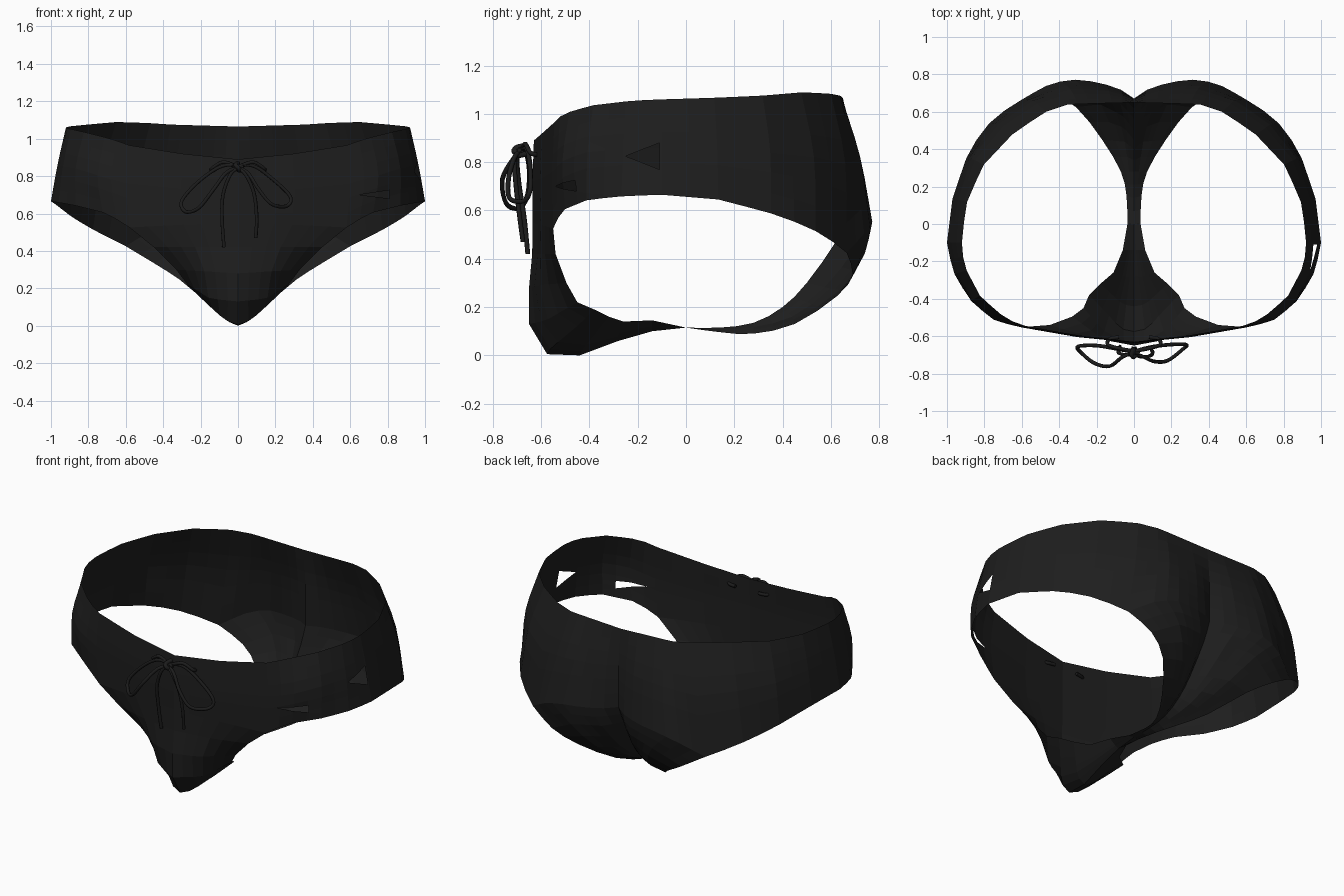
import bpy, bmesh
from mathutils import Vector as V

if "Cube" in bpy.data.objects:
    bpy.data.objects.remove(bpy.data.objects["Cube"])


def material(name, c):
    m = bpy.data.materials.new(name)
    m.diffuse_color = (c, c, c, 1)
    m.use_nodes = True
    m.node_tree.nodes["Principled BSDF"].inputs["Base Color"].default_value = m.diffuse_color
    return m


fabric = material("black fabric", 0.0130)
cord_mat = material("black cord", 0.0115)


def resample(pts, n):
    """n + 1 evenly spaced points along a polyline."""
    pts = [V(p) for p in pts]
    d = [0.0]
    for a, b in zip(pts, pts[1:]):
        d.append(d[-1] + (b - a).length)
    out = []
    for k in range(n + 1):
        t = d[-1] * k / n
        i = 0
        while i < len(pts) - 2 and d[i + 1] < t:
            i += 1
        out.append(pts[i].lerp(pts[i + 1], (t - d[i]) / (d[i + 1] - d[i])))
    return out


def smooth(pts, sub):
    """Catmull-Rom curve through the points."""
    p = [V(q) for q in pts]
    p = [p[0] * 2 - p[1]] + p + [p[-1] * 2 - p[-2]]
    out = []
    for i in range(1, len(p) - 2):
        a, b, c, d = p[i - 1:i + 3]
        for k in range(sub):
            t = k / sub
            out.append(0.5 * (2 * b + (c - a) * t + (2 * a - 5 * b + 4 * c - d) * t * t
                              + (3 * b - a - 3 * c + d) * t ** 3))
    return out + [p[-2]]


def patch(bm, rows, n, sub):
    """Loft the rows into a grid of faces on both sides of the body."""
    cols = zip(*[resample(r, n) for r in rows])
    cols = [smooth(c, sub) for c in cols]
    for s in (1, -1):
        g = [[bm.verts.new((p.x * s, p.y, p.z)) for p in c] for c in cols]
        for a, b in zip(g, g[1:]):
            for j in range(len(a) - 1):
                bm.faces.new((a[j], a[j + 1], b[j + 1], b[j]))


def cut_triangle(bm, tri, axis):
    """Cut a small triangular opening, projected along x (0) or y (1), on the +x side."""
    u = 1 - axis
    mid = V((sum(p[0] for p in tri) / 3, sum(p[1] for p in tri) / 3))
    planes = []
    for (a, b), (c, d) in zip(tri, tri[1:] + tri[:1]):
        no, co = V((0, 0, -(c - a))), V((0, 0, b))
        no[u], co[u] = d - b, a
        m = V((0, 0, mid[1]))
        m[u] = mid[0]
        planes.append((co, no if (m - co).dot(no) < 0 else -no))

    def near(f):
        q = f.calc_center_median()
        return q.x > 0.4 and abs(q[u] - mid[0]) < 0.25 and abs(q.z - mid[1]) < 0.2
    for co, no in planes:
        fs = [f for f in bm.faces if near(f)]
        geom = fs + list({e for f in fs for e in f.edges}) + list({v for f in fs for v in f.verts})
        bmesh.ops.bisect_plane(bm, geom=geom, plane_co=co, plane_no=no, dist=1e-5)
    dead = [f for f in bm.faces if near(f) and
            all((f.calc_center_median() - co).dot(no) < 0 for co, no in planes)]
    bmesh.ops.delete(bm, geom=dead, context='FACES')


def panel(name, patches, holes=()):
    bm = bmesh.new()
    for rows, n, sub in patches:
        patch(bm, rows, n, sub)
    bmesh.ops.remove_doubles(bm, verts=bm.verts[:], dist=0.0005)
    bmesh.ops.recalc_face_normals(bm, faces=bm.faces[:])
    out = sum((f.calc_center_median() - V((0, 0, 0.6))).dot(f.normal) * f.calc_area() for f in bm.faces)
    if out < 0:
        bmesh.ops.reverse_faces(bm, faces=bm.faces[:])
    for tri, axis in holes:
        cut_triangle(bm, tri, axis)
    me = bpy.data.meshes.new(name)
    bm.to_mesh(me)
    bm.free()
    me.materials.append(fabric)
    bpy.context.collection.objects.link(bpy.data.objects.new(name, me))


# Front: waistband centre, waistband side, pouch running down to the crotch
front_leg = [(0, -.635, .55), (.3, -.6, .54), (.58, -.55, .525)]
front_centre = [[(0, -.63, .89), (.3, -.595, .92), (.58, -.545, .965)],
                [(0, -.635, .72), (.3, -.605, .73), (.6, -.553, .76)], front_leg]
front_side = [[(.58, -.545, .965), (.68, -.51, 1.0), (.82, -.39, 1.035), (.91, -.22, 1.055), (.92, -.1, 1.06)],
              [(.6, -.553, .76), (.74, -.52, .8), (.86, -.425, .84), (.94, -.25, .855), (.965, -.1, .86)],
              [(.58, -.55, .525), (.7, -.515, .6), (.88, -.405, .645), (.97, -.25, .66), (1, -.1, .665)]]
pouch = [front_leg,
         [(0, -.637, .42), (.25, -.6, .42), (.45, -.54, .42)],
         [(0, -.65, .28), (.16, -.62, .29), (.33, -.495, .3)],
         [(0, -.65, .13), (.15, -.58, .145), (.27, -.45, .22)],
         [(0, -.575, .005), (.07, -.56, .03), (.18, -.44, .13), (.24, -.38, .19)],
         [(0, -.44, .0), (.06, -.43, .025), (.18, -.32, .16)],
         [(0, -.28, .06), (.05, -.28, .08), (.11, -.26, .14)],
         [(0, -.14, .1), (.03, -.14, .12), (.06, -.14, .145)],
         [(0, 0, .115), (.035, 0, .115)]]
panel("front_panel", [(front_centre, 6, 3), (front_side, 8, 3), (pouch, 6, 1)],
      [([(-.25, .825), (-.11, .88), (-.11, .77)], 0),
       ([(.65, .7), (.81, .68), (.81, .725)], 1)])

# Back: waistband centre, waistband side, seat running down to the crotch
back_leg = [(0, .67, .58), (.08, .725, .57), (.2, .76, .56), (.35, .775, .55), (.48, .735, .5), (.6, .665, .425)]
back_centre = [[(0, .65, 1.065), (.35, .64, 1.075), (.47, .6, 1.083)],
               [(0, .67, .84), (.12, .71, .83), (.33, .725, .82), (.54, .66, .79)], back_leg]
back_side = [[(.47, .6, 1.083), (.64, .49, 1.09), (.81, .31, 1.075), (.9, .1, 1.066), (.92, -.1, 1.06)],
             [(.54, .66, .79), (.72, .54, .82), (.87, .35, .84), (.95, .1, .86), (.965, -.1, .86)],
             [(.6, .665, .425), (.75, .57, .5), (.88, .4, .575), (.97, .14, .645), (1, -.1, .665)]]
seat = [back_leg,
        [(0, .62, .47), (.08, .7, .45), (.27, .745, .43), (.45, .69, .335)],
        [(0, .5, .3), (.06, .58, .28), (.18, .64, .27), (.31, .625, .245)],
        [(0, .4, .2), (.05, .44, .16), (.17, .45, .13)],
        [(0, .28, .135), (.07, .28, .09)],
        [(0, .14, .115), (.04, .15, .095)],
        [(0, 0, .115), (.035, 0, .115)]]
panel("back_panel", [(back_centre, 8, 3), (back_side, 8, 3), (seat, 8, 2)])


# Drawstring: tubes along smoothed paths
def cord(name, pts, r=0.010):
    path = smooth(pts, 5)
    cu = bpy.data.curves.new(name, 'CURVE')
    cu.dimensions = '3D'
    cu.bevel_depth, cu.bevel_resolution, cu.use_fill_caps = r, 1, True
    sp = cu.splines.new('POLY')
    sp.points.add(len(path) - 1)
    for q, p in zip(sp.points, path):
        q.co = (*p, 1)
    cu.materials.append(cord_mat)
    ob = bpy.data.objects.new(name, cu)
    bpy.context.collection.objects.link(ob)
    bpy.ops.object.select_all(action='DESELECT')
    ob.select_set(True)
    bpy.context.view_layer.objects.active = ob
    bpy.ops.object.convert(target='MESH')


cord("left_loop", [(.03, -.69, .85), (-.08, -.67, .855), (-.2, -.65, .78), (-.3, -.655, .67), (-.28, -.69, .61),
                   (-.21, -.745, .63), (-.13, -.76, .73), (-.06, -.71, .82), (.02, -.68, .85)])
cord("right_loop", [(-.03, -.69, .85), (.08, -.66, .855), (.19, -.645, .78), (.28, -.645, .69), (.26, -.67, .64),
                    (.18, -.73, .65), (.11, -.735, .73), (.05, -.71, .82), (-.02, -.68, .85)])
cord("left_tail", [(.01, -.69, .85), (-.04, -.7, .81), (-.08, -.69, .7), (-.085, -.67, .57), (-.075, -.655, .42)])
cord("right_tail", [(-.01, -.69, .85), (.04, -.71, .81), (.085, -.705, .71), (.1, -.69, .58), (.095, -.675, .47)])
for side, s in (("left", -1), ("right", 1)):
    cord(side + "_lace", [(s * .08, -.605, .83), (s * .13, -.615, .83), (s * .14, -.645, .84),
                          (s * .08, -.665, .875), (0, -.68, .85)])
cord("knot", [(0, -.66, .87), (-.012, -.7, .86), (.0, -.71, .845), (.012, -.69, .83), (0, -.66, .835)], 0.013)
